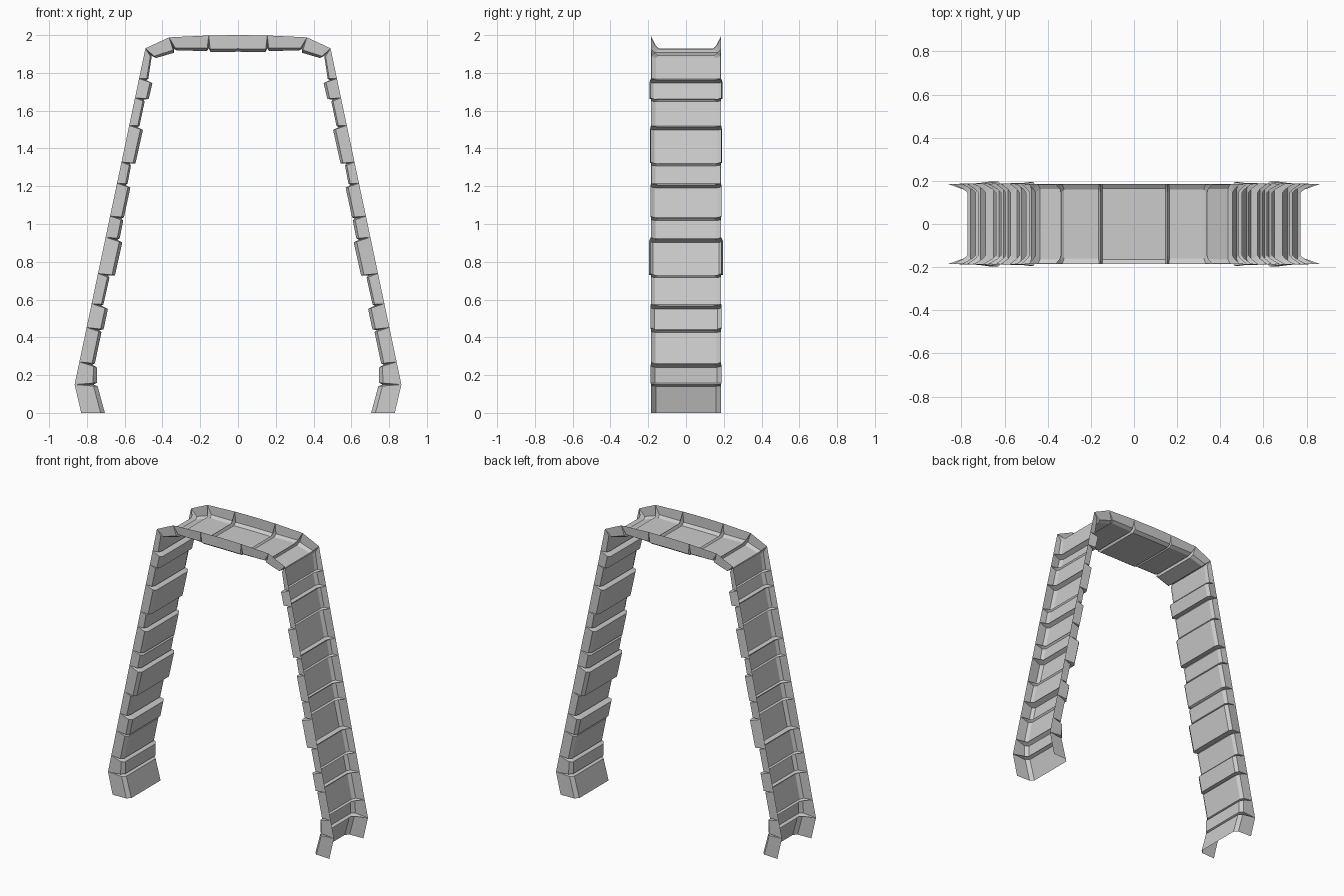
import bpy, bmesh
from math import sin, cos, radians

if "Cube" in bpy.data.objects:
    bpy.data.objects.remove(bpy.data.objects["Cube"])

RIM = 0.186      # half width along the outer rim
GAP = 0.009      # half width of the groove at the inner face


def leg_x(z):
    return 0.49 + (1.93 - z) * 0.2107


# Joints of one half: outer x, outer z, inward angle, depth before, depth after, next half width
joints = [
    (0.155, 1.998, 90, 0.087, 0.082, 0.182),
    (0.365, 1.988, 66, 0.080, 0.085, 0.184),
    (0.490, 1.930, 50, 0.075, 0.060, 0.182),
]
# Leg joints: z, depth before, depth after, next half width
leg = [
    (1.770, 0.048, 0.074, 0.194),
    (1.668, 0.072, 0.054, 0.184),
    (1.522, 0.054, 0.076, 0.190),
    (1.328, 0.074, 0.053, 0.183),
    (1.216, 0.055, 0.074, 0.188),
    (1.042, 0.073, 0.073, 0.184),
    (0.930, 0.074, 0.092, 0.197),
    (0.738, 0.090, 0.064, 0.185),
    (0.578, 0.062, 0.090, 0.189),
    (0.452, 0.090, 0.082, 0.184),
    (0.270, 0.082, 0.096, 0.187),
]
joints += [(leg_x(z), z, 12, a, b, w) for z, a, b, w in leg]
joints.append((leg_x(0.15), 0.15, 0, 0.118, 0.122, 0.182))


def section(ox, oz, ang, depth, w, shift=0.0, groove=False):
    """Channel cross-section: rim, flange, chamfer, web, mirrored in y."""
    nx, nz = -cos(radians(ang)), -sin(radians(ang))
    tx, tz = -nz, nx                       # direction along the path
    half = [(RIM, 0.0, 0.0)]
    if groove:
        half += [(0.160, 0.76, 0.0), (0.145, 1.0, 0.0)]
    else:
        half += [(w, 0.82, shift * 0.85), (w - 0.022, 1.0, shift)]
    pts = [(y, t * depth, s) for y, t, s in half]
    pts += [(-y, d, s) for y, d, s in reversed(pts)]
    return [(ox + nx * d + tx * s, y, oz + nz * d + tz * s) for y, d, s in pts]


# Stone channel half: loft through block ends and grooves
width = 0.186
sections = [section(0, 2.0, 90, 0.088, width)]
for ox, oz, ang, before, after, nxt in joints:
    sections.append(section(ox, oz, ang, before, width, -GAP))
    sections.append(section(ox, oz, ang, min(before, after) * 0.84, 0, groove=True))
    sections.append(section(ox, oz, ang, after, nxt, GAP))
    width = nxt
sections.append(section(0.83, 0, 0, 0.125, width))

bm = bmesh.new()
rows = [[bm.verts.new(p) for p in s] for s in sections]
for a, b in zip(rows, rows[1:]):
    for i in range(len(a) - 1):
        bm.faces.new((a[i], a[i + 1], b[i + 1], b[i]))

# Mirror to the left side and weld along the crown
geom = bm.verts[:] + bm.edges[:] + bm.faces[:]
bmesh.ops.mirror(bm, geom=geom, axis='X', merge_dist=0.0005)
bmesh.ops.remove_doubles(bm, verts=bm.verts[:], dist=0.0001)
bmesh.ops.recalc_face_normals(bm, faces=bm.faces[:])

mesh = bpy.data.meshes.new("stone_arch_trim")
bm.to_mesh(mesh)
bm.free()
arch = bpy.data.objects.new("stone_arch_trim", mesh)
bpy.context.collection.objects.link(arch)
